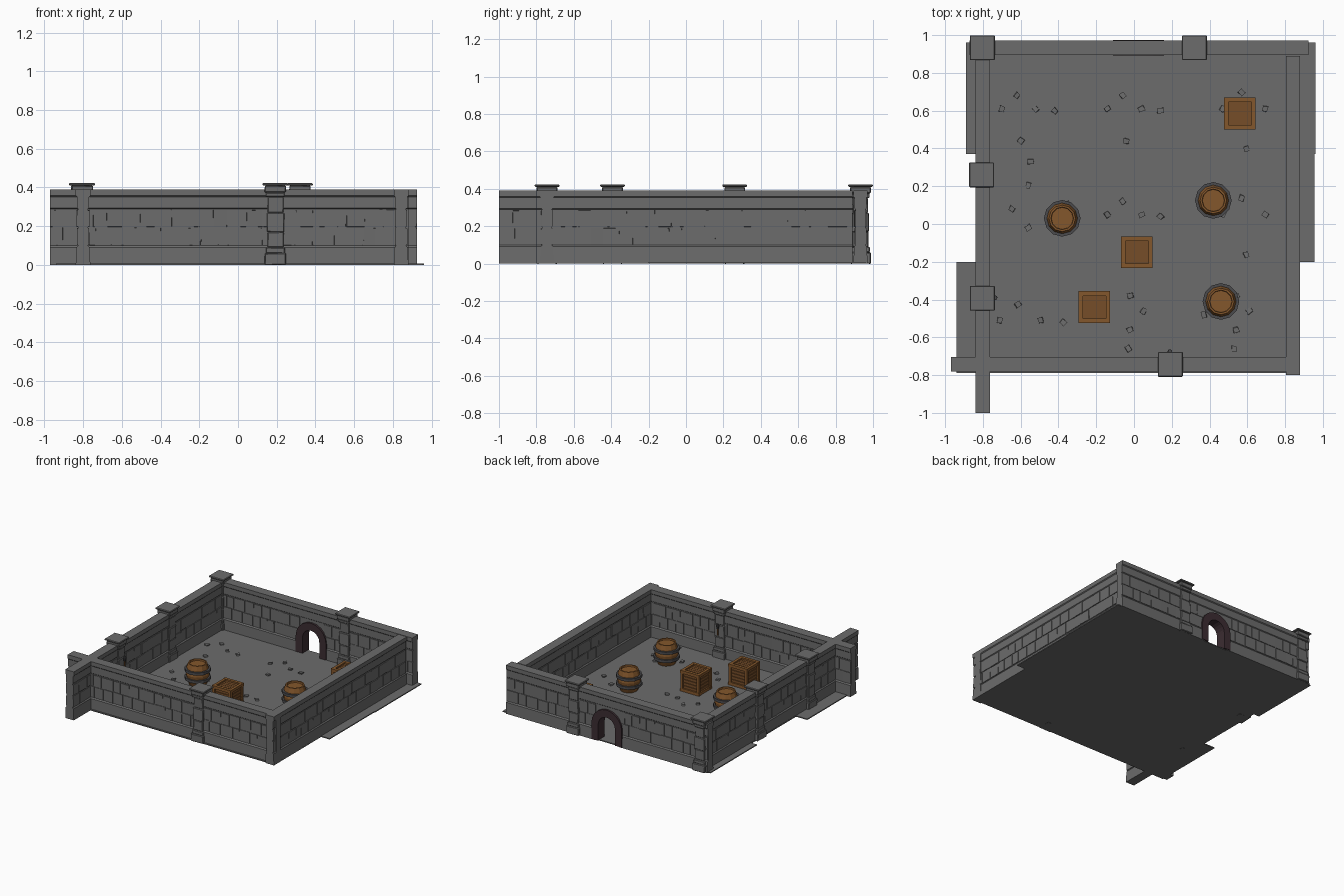
import bpy, bmesh, math, random
from mathutils import Matrix, Vector

random.seed(4)
if "Cube" in bpy.data.objects:
    bpy.data.objects.remove(bpy.data.objects["Cube"])


def material(name, r, g, b):
    m = bpy.data.materials.new(name)
    m.use_nodes = True
    m.diffuse_color = (r, g, b, 1)
    bsdf = next(n for n in m.node_tree.nodes if n.type == 'BSDF_PRINCIPLED')
    bsdf.inputs["Base Color"].default_value = (r, g, b, 1)
    return m


STONE = material("grey stone", .15, .15, .15)
WOOD = material("brown wood", .23, .095, .025)
PANEL = material("plank wood", .18, .075, .022)
IRON = material("dark iron", .07, .07, .075)
ARCH = material("dark maroon stone", .045, .026, .032)


def finish(bm, name, mat, bevel=0):
    bmesh.ops.recalc_face_normals(bm, faces=bm.faces)
    mesh = bpy.data.meshes.new(name)
    bm.to_mesh(mesh)
    bm.free()
    mesh.materials.append(mat)
    obj = bpy.data.objects.new(name, mesh)
    bpy.context.scene.collection.objects.link(obj)
    if bevel:
        mod = obj.modifiers.new("worn edges", 'BEVEL')
        mod.width, mod.segments = bevel, 1
    return obj


def copy(obj, name, place):
    twin = obj.copy()
    twin.name = name
    twin.location = place
    bpy.context.scene.collection.objects.link(twin)


def box(bm, lo, hi, mat=None, jitter=0):
    lo, hi = Vector(lo), Vector(hi)
    size = hi - lo
    verts = bmesh.ops.create_cube(bm, size=1)["verts"]
    for v in verts:
        v.co = Vector(a * b for a, b in zip(v.co, size)) + (lo + hi) / 2
        v.co += Vector(random.uniform(-jitter, jitter) for _ in range(3))
        if mat:
            v.co = mat @ v.co


def prism(bm, outline, u0, u1, place):
    ends = [[bm.verts.new(place(u, a, z)) for a, z in outline] for u in (u0, u1)]
    for ring in ends:
        bm.faces.new(ring)
    n = len(outline)
    for i in range(n):
        j = (i + 1) % n
        bm.faces.new((ends[0][i], ends[0][j], ends[1][j], ends[1][i]))


def lathe(bm, profile, sides, closed=False):
    rings = [[bm.verts.new((r * math.cos(math.tau * k / sides), r * math.sin(math.tau * k / sides), z))
              for k in range(sides)] for r, z in profile]
    for a, b in zip(rings, rings[1:] + rings[:1] if closed else rings[1:]):
        for k in range(sides):
            n = (k + 1) % sides
            bm.faces.new((a[k], a[n], b[n], b[k]))
    if not closed:
        bm.faces.new(rings[0])
        bm.faces.new(rings[-1])


# Floor made of three offset strips
bm = bmesh.new()
box(bm, (-.89, .37, 0), (.96, .96, .008))
box(bm, (-.84, -.2, 0), (.955, .37, .008))
box(bm, (-.94, -.79, 0), (.88, -.2, .008))
finish(bm, "floor", STONE)

# Walls: moulded core with two courses of bricks on each side
BASE = [(.038, 0), (.034, .09), (.026, .1)]
TOP = [(.026, .29), (.032, .295), (.032, .352), (.038, .358), (.038, .39)]
DOOR_X, DOOR_HALF, SPRING, INNER, OUTER = .025, .105, .135, .075, .135


def mirrored(half):
    return half + [(-a, z) for a, z in reversed(half)]


def wall(name, along_x, centre, start, end, door=False):
    def place(u, a, z):
        return (u, centre + a, z) if along_x else (centre + a, u, z)
    bm = bmesh.new()
    gap = (DOOR_X - DOOR_HALF, DOOR_X + DOOR_HALF)
    spans = [(start, gap[0]), (gap[1], end)] if door else [(start, end)]
    for a, b in spans:
        prism(bm, mirrored(BASE + TOP), a, b, place)
    if door:
        prism(bm, mirrored([(.026, SPRING + INNER)] + TOP), *gap, place)
    for side in (-1, 1):
        for z in (.1, .195):
            for a, b in spans:
                u = a
                while u < b - .01:
                    stop = min(u + random.uniform(.06, .11), b)
                    if b - stop < .04:
                        stop = b
                    depth = side * random.uniform(.029, .033)
                    drop = random.uniform(0, .006)
                    box(bm, place(u + .002, side * .02, z + .002),
                        place(stop - .002, depth, z + .093 - drop), jitter=.001)
                    u = stop
    finish(bm, name, STONE)


wall("left_side_wall", False, .842, -.8, .89)
wall("right_side_wall", False, -.8, -1, .97)
wall("front_wall", True, -.743, -.97, .88)
wall("back_wall", True, .933, -.87, .925, door=True)

# Door arch in the back wall
steps = 10
arc = [math.pi * i / steps for i in range(steps + 1)]
outline = [(OUTER, .004)] + [(OUTER * math.cos(t), SPRING + OUTER * math.sin(t)) for t in arc]
outline += [(-OUTER, .004), (-INNER, .004)]
outline += [(INNER * math.cos(t), SPRING + INNER * math.sin(t)) for t in reversed(arc)]
outline += [(INNER, .004)]
bm = bmesh.new()
prism(bm, outline, .891, .975, lambda u, a, z: (DOOR_X + a, u, z))
finish(bm, "door_arch", ARCH)

# Pillars: stacked rough blocks with a wide cap
bm = bmesh.new()
for half, z0, z1 in ((.055, 0, .06), (.049, .06, .09), (.042, .09, .17), (.045, .17, .27),
                     (.041, .27, .35), (.048, .35, .375), (.055, .375, .41)):
    box(bm, (-half, -half, z0), (half, half, z1), jitter=.002)
box(bm, (-.066, -.066, .41), (.066, .066, .423))
pillar = finish(bm, "pillar_back_corner", STONE, .004)
pillar.location = (-.803, .933, 0)
copy(pillar, "pillar_back", (.32, .933, 0))
copy(pillar, "pillar_right_rear", (-.807, .26, 0))
copy(pillar, "pillar_right_front", (-.803, -.393, 0))
copy(pillar, "pillar_front", (.193, -.743, 0))

# Wall torches on two pillars
for name, x, y in (("right", -.735, -.39), ("front", .19, -.675)):
    for part, mat, profile in (("handle", WOOD, [(.005, .2), (.008, .27)]),
                               ("holder", IRON, [(.007, .25), (.012, .27), (.011, .285)])):
        bm = bmesh.new()
        lathe(bm, profile, 8)
        finish(bm, name + "_torch_" + part, mat).location = (x, y, 0)

# Crates: planked faces inside a heavier frame
H, BAR = .084, .024
centre = Matrix.Translation((0, 0, H))
bm = bmesh.new()
box(bm, (-.066, -.066, .018), (.066, .066, .15))
turns = [Matrix.Identity(4)] + [Matrix.Rotation(math.pi / 2 * k, 4, 'Z') @ Matrix.Rotation(math.pi / 2, 4, 'X')
                                for k in range(4)]
for turn in turns:
    for i in range(5):
        y = -.062 + i * .025
        box(bm, (-.062, y, .06), (.062, y + .022, .072), centre @ turn)
crate_planks = finish(bm, "crate_planks", PANEL)
bm = bmesh.new()
spins = (Matrix.Identity(4), Matrix.Rotation(math.pi / 2, 4, 'Z'), Matrix.Rotation(math.pi / 2, 4, 'Y'))
for spin in spins:
    for a in (-H, H - BAR):
        for b in (-H, H - BAR):
            inset = 0 if spin is spins[0] else .001
            box(bm, (-H + inset, a + inset, b + inset),
                (H - inset, a + BAR - inset, b + BAR - inset), centre @ spin)
crate_frame = finish(bm, "crate_frame", WOOD)
crates = [(.56, .585, .008), (.015, -.15, .008), (-.21, -.44, .008)]

# Barrels: twelve-sided staves with a sunken lid and iron hoops
bm = bmesh.new()
lathe(bm, [(.066, 0), (.08, .035), (.088, .085), (.08, .135), (.07, .168), (.06, .168), (.058, .156)], 12)
barrel_body = finish(bm, "barrel_body", WOOD)
bm = bmesh.new()
for z in (.04, .105):
    lathe(bm, [(.08, z), (.097, z), (.097, z + .022), (.08, z + .022)], 12, closed=True)
barrel_hoops = finish(bm, "barrel_hoops", IRON)
barrels = [(-.38, .03, .008), (.42, .125, .008), (.46, -.41, .008)]

for parts, spots in (((crate_planks, crate_frame), crates), ((barrel_body, barrel_hoops), barrels)):
    for part in parts:
        part.location = spots[0]
        for i, spot in enumerate(spots[1:], 2):
            copy(part, part.name + "_" + str(i), spot)

# Loose pebbles in repeated clusters, each turned and spread
bm = bmesh.new()
cluster = [(0, 0), (.08, .07), (.18, 0), (.28, -.01), (.1, -.17)]
for x, y, turn, spread in ((-.7, .61, 0, 1), (-.14, .61, 0, 1), (.47, .61, 0, 1.25), (-.14, .05, 0, 1),
                           (.47, .05, 0, 1.25), (-.71, -.51, 0, 1.2), (-.56, -.02, 1, 1.25),
                           (-.02, -.38, -1, 1), (.54, -.38, -1, 1)):
    spin = Matrix.Rotation(turn * math.pi / 2, 4, 'Z')
    for px, py in cluster:
        spot = Vector((x, y, .006)) + spin @ Vector((px, py, 0)) * spread
        if abs(spot.x) < .75 and -.69 < spot.y < .88:
            tilt = Matrix.Translation(spot) @ Matrix.Rotation(random.uniform(0, 3), 4, 'Z')
            box(bm, (-.015, -.013, 0), (.015, .013, .012), tilt, jitter=.003)
finish(bm, "floor_pebbles", STONE)
